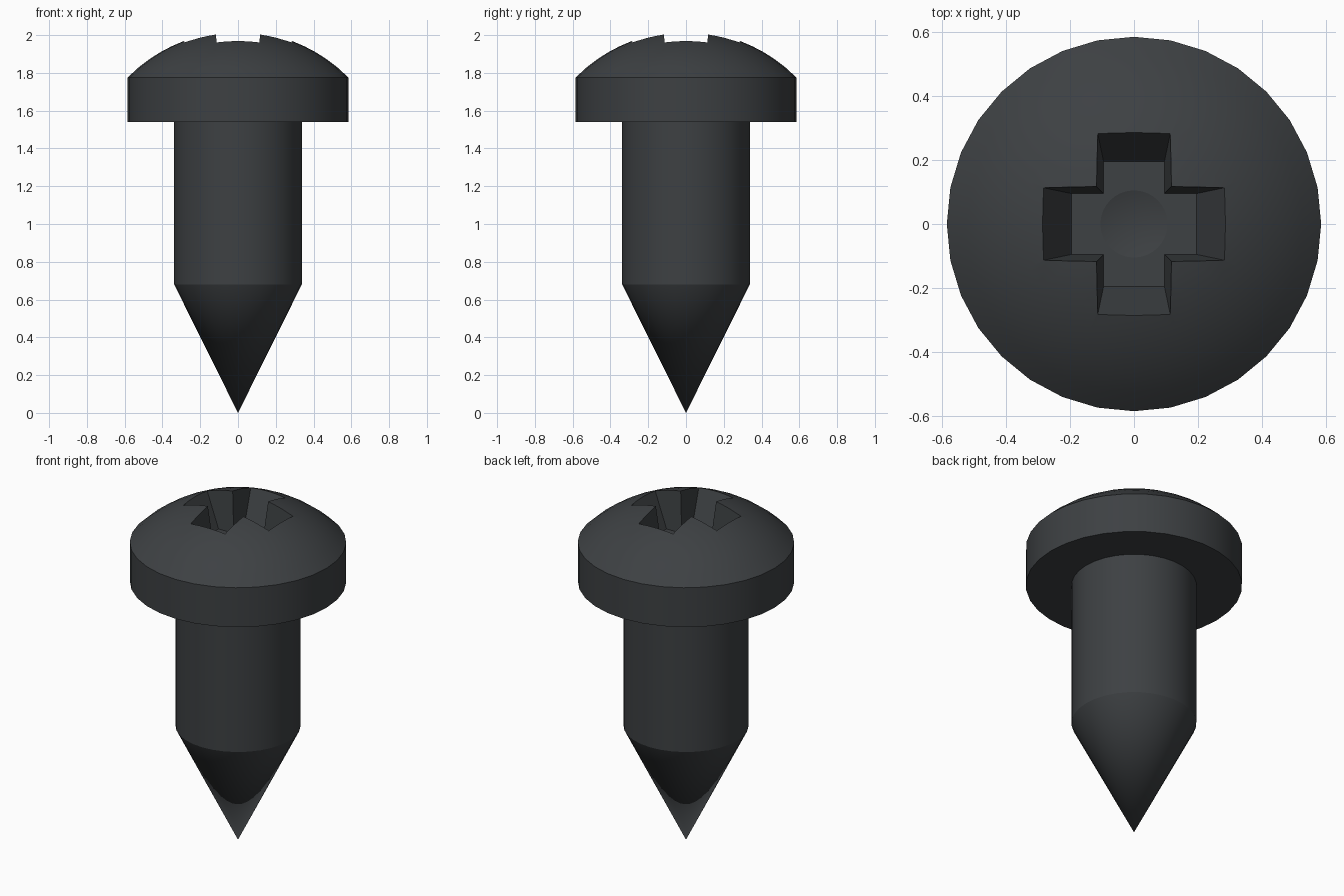
import bpy, bmesh
from math import cos, sin, pi, sqrt, radians

if "Cube" in bpy.data.objects:
    bpy.data.objects.remove(bpy.data.objects["Cube"])

SIDES = 32


def make_object(name, bm):
    bmesh.ops.remove_doubles(bm, verts=bm.verts, dist=1e-5)
    bmesh.ops.recalc_face_normals(bm, faces=bm.faces)
    mesh = bpy.data.meshes.new(name)
    bm.to_mesh(mesh)
    bm.free()
    obj = bpy.data.objects.new(name, mesh)
    bpy.context.collection.objects.link(obj)
    return obj


def lathe(name, profile):
    """Revolve (radius, z) points around z; both ends lie on the axis."""
    bm = bmesh.new()
    rings = []
    for r, z in profile:
        if r < 1e-6:
            rings.append([bm.verts.new((0, 0, z))] * SIDES)
        else:
            rings.append([bm.verts.new((r * cos(2 * pi * i / SIDES),
                                        r * sin(2 * pi * i / SIDES), z))
                          for i in range(SIDES)])
    for a, b in zip(rings, rings[1:]):
        for i in range(SIDES):
            j = (i + 1) % SIDES
            bm.faces.new(dict.fromkeys((a[i], a[j], b[j], b[i])))
    return make_object(name, bm)


def cross_ring(bm, half, reach, z):
    """Twelve-point plus outline."""
    pts = []
    for k in range(4):
        c, s = round(cos(k * pi / 2)), round(sin(k * pi / 2))
        for x, y in ((reach, -half), (reach, half), (half, half)):
            pts.append(bm.verts.new((x * c - y * s, x * s + y * c, z)))
    return pts


def cut(target, cutter):
    mod = target.modifiers.new("recess", 'BOOLEAN')
    mod.operation = 'DIFFERENCE'
    mod.solver = 'EXACT'
    mod.object = cutter
    bpy.context.view_layer.objects.active = target
    bpy.ops.object.modifier_apply(modifier=mod.name)
    bpy.data.objects.remove(cutter)


# Screw body: point, shank, flange and spherical dome
head_r, rim_z, apex_z = 0.585, 1.775, 2.02
rise = apex_z - rim_z
dome_r = (head_r ** 2 + rise ** 2) / (2 * rise)
profile = [(0, 0), (0.338, 0.68), (0.338, 1.54), (head_r, 1.54)]
for i in range(11):
    r = head_r * (1 - i / 10)
    profile.append((r, apex_z - dome_r + sqrt(dome_r ** 2 - r ** 2)))
screw = lathe("screw", profile)

# Dark steel
steel = bpy.data.materials.new("dark_steel")
steel.diffuse_color = (0.047, 0.052, 0.056, 1)
steel.use_nodes = True
steel.node_tree.nodes["Principled BSDF"].inputs["Base Color"].default_value = steel.diffuse_color
screw.data.materials.append(steel)

# Tapered cross-shaped driver recess
floor_z = 1.765
bm = bmesh.new()
low = cross_ring(bm, 0.095, 0.195, floor_z)
high = cross_ring(bm, 0.126, 0.344, 2.1)
bm.faces.new(low)
bm.faces.new(high)
for i in range(12):
    j = (i + 1) % 12
    bm.faces.new((low[i], low[j], high[j], high[i]))
cut(screw, make_object("cross_cutter", bm))

# Shallow conical dimple in the recess floor
cut(screw, lathe("dimple_cutter", [(0, floor_z - 0.03), (0.105, floor_z),
                                   (0.112, floor_z + 0.002), (0, floor_z + 0.02)]))

# Smooth the round surfaces, keep the rims and recess crisp
bpy.ops.object.select_all(action='DESELECT')
screw.select_set(True)
bpy.context.view_layer.objects.active = screw
bpy.ops.object.shade_smooth_by_angle(angle=radians(14))
